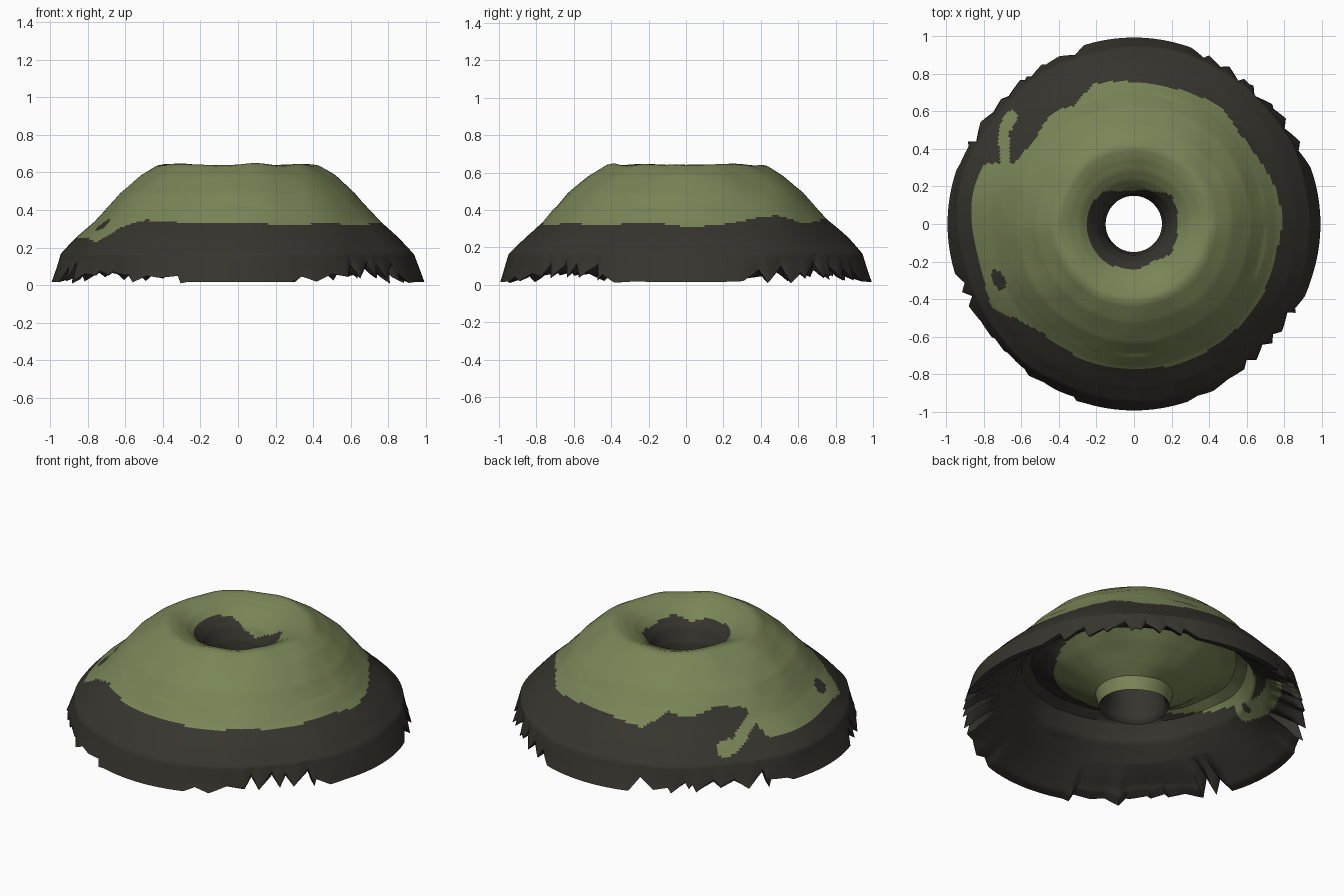
import bpy, bmesh, math, random
from mathutils import Vector, noise

if "Cube" in bpy.data.objects:
    bpy.data.objects.remove(bpy.data.objects["Cube"])

random.seed(11)
SEGS = 300
STEP = 0.015


def material(name, colour):
    m = bpy.data.materials.new(name)
    m.diffuse_color = (*colour, 1)
    m.use_nodes = True
    m.node_tree.nodes["Principled BSDF"].inputs["Base Color"].default_value = m.diffuse_color
    return m


def lerp_table(table, x):
    for (x0, y0), (x1, y1) in zip(table, table[1:]):
        if x0 <= x <= x1 and x1 - x0 > 1e-6:
            return y0 + (y1 - y0) * (x - x0) / (x1 - x0)
    return table[-1][1]


# Cross-section pieces (radius, height)
HOLE = [(0.15, 0.30), (0.165, 0.44), (0.20, 0.52), (0.24, 0.565)]
TOP = [(0.24, 0.565), (0.29, 0.603), (0.35, 0.63), (0.40, 0.642), (0.43, 0.635), (0.52, 0.58),
       (0.63, 0.49), (0.76, 0.34), (0.86, 0.25), (0.94, 0.165), (1.0, 0.0)]
UNDER = [(1.0, 0.0), (0.95, 0.01), (0.86, 0.09), (0.75, 0.19), (0.68, 0.255), (0.665, 0.30),
         (0.64, 0.36), (0.58, 0.39), (0.50, 0.36), (0.42, 0.30), (0.30, 0.225), (0.22, 0.18),
         (0.20, 0.10)]
TUBE = [(0.20, 0.10), (0.18, 0.12), (0.15, 0.30)]


def sample(points, tag):
    out = []
    for a, b in zip(points, points[1:]):
        n = max(1, round(math.dist(a, b) / STEP))
        out += [(a[0] + (b[0] - a[0]) * i / n, a[1] + (b[1] - a[1]) * i / n, tag) for i in range(n)]
    return out


profile = sample(HOLE, "hole") + sample(TOP, "top") + sample(UNDER, "under") + sample(TUBE, "hole")

# Torn rim: uneven teeth on the four diagonals, smooth rolled edge between them
teeth = []
deg = 0.0
high = False
while deg < 359.9:
    if 17 < deg % 90 < 73:
        teeth.append((deg, random.uniform(0.04, 0.11) if high else random.uniform(0.0, 0.04)))
        high = not high
        deg += random.choice((1.2, 2.4, 4.8, 6.0))
    else:
        teeth.append((deg, 0.016))
        deg += 3.6
teeth.append((max(deg, 360.0), 0.016))

# Outer limit of the green cap, and of the dark hole, by angle
CAP = [(0, .79), (30, .75), (42, .74), (54, .77), (90, .75), (106, .78), (117, .71), (125, .73),
       (140, .69), (153, .72), (158, .86), (180, .865), (200, .85), (211, .87), (219, .80),
       (229, .765), (250, .76), (270, .775), (290, .775), (315, .785), (340, .77), (360, .79)]
HOLE_EDGE = [(0, .23), (38, .25), (60, .20), (90, .175), (115, .19), (135, .24), (180, .255),
             (230, .25), (270, .245), (298, .22), (320, .25), (360, .23)]


def blob(x, y, cx, cy, rx, ry, turn=0.0):
    c, s = math.cos(turn), math.sin(turn)
    dx, dy = x - cx, y - cy
    return ((dx * c + dy * s) / rx) ** 2 + ((dy * c - dx * s) / ry) ** 2 < 1


def is_green(tag, p):
    r = math.hypot(p.x, p.y)
    a = math.degrees(math.atan2(p.y, p.x)) % 360
    if r < 0.3 and tag != "under":
        return p.z > 0.3 and r > lerp_table(HOLE_EDGE, a)
    if tag == "top":
        if blob(p.x, p.y, -0.72, -0.30, 0.03, 0.06, 0.4):
            return False
        if blob(p.x, p.y, -0.67, 0.54, 0.035, 0.07, -0.5) or blob(p.x, p.y, -0.69, 0.42, 0.03, 0.13, 0.05):
            return True
        return r < lerp_table(CAP, a) + 0.006 * math.sin(math.radians(a * 9))
    # underside: funnel plus a stray curl on the left
    if r < 0.57 - 0.12 * math.cos(math.radians(a + 45)):
        return True
    curl = 0.70 + 0.12 * (165 - a) / 40
    return 125 < a < 172 and abs(r - curl) < 0.045 and not blob(p.x, p.y, -0.66, 0.2, 0.03, 0.03)


# Domed shell with a central funnel
bm = bmesh.new()
grid = []
for i in range(SEGS):
    a = 2 * math.pi * i / SEGS
    h = lerp_table(teeth, 360 * i / SEGS)
    diag = math.sin(2 * a) ** 2
    ring = []
    for r, z, tag in profile:
        f = max(0.0, 1 - z / 0.17)
        if r > 0.7:
            z += h * f
            r -= (0.45 * h + 0.015 * diag) * f
            if tag == "under":           # thinner edge where it is torn
                z += 0.04 * diag * max(0, min(1, (1.0 - r) / 0.1)) * f
        x, y = r * math.cos(a), r * math.sin(a)
        n = noise.noise(Vector((x * 3, y * 3, z * 3)))
        r *= 1 + 0.025 * n * (1 - f if r > 0.7 else 1)
        if r < 0.7:
            z += 0.012 * noise.noise(Vector((x * 5, y * 5, 7)))
        ring.append(bm.verts.new((r * math.cos(a), r * math.sin(a), z)))
    grid.append(ring)

N = len(profile)
for i in range(SEGS):
    A, B = grid[i], grid[(i + 1) % SEGS]
    for k in range(N):
        j = (k + 1) % N
        face = bm.faces.new((A[k], A[j], B[j], B[k]))
        face.material_index = 0 if is_green(profile[k][2], face.calc_center_median()) else 1
bmesh.ops.recalc_face_normals(bm, faces=bm.faces)

mesh = bpy.data.meshes.new("domed_shell")
bm.to_mesh(mesh)
bm.free()
mesh.materials.append(material("moss_green", (0.19, 0.235, 0.095)))
mesh.materials.append(material("dark_earth", (0.038, 0.035, 0.027)))
shell = bpy.data.objects.new("domed_shell", mesh)
bpy.context.collection.objects.link(shell)
bpy.context.view_layer.objects.active = shell
shell.select_set(True)
bpy.ops.object.shade_smooth_by_angle(angle=math.radians(40))
